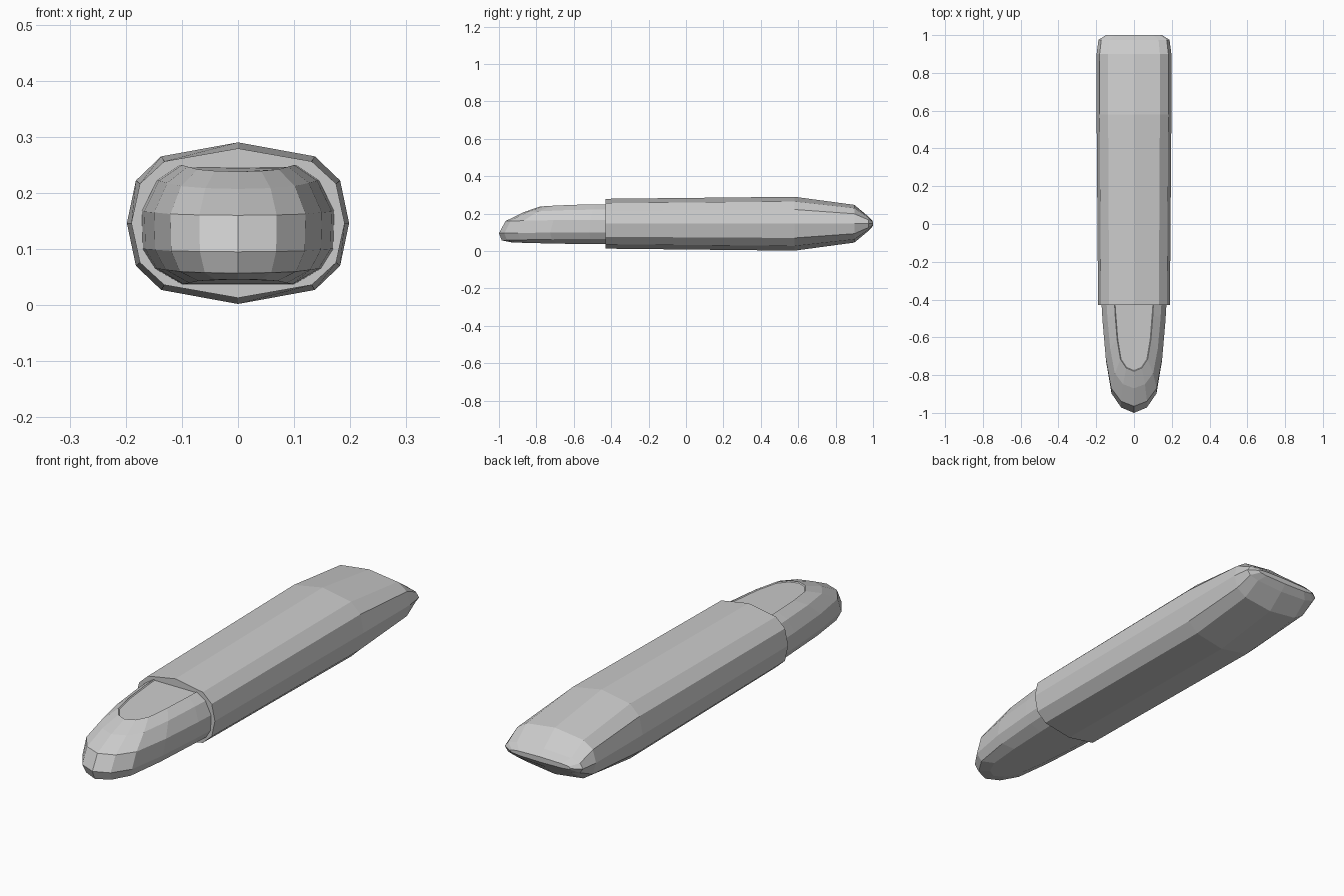
import bpy
import bmesh

cube = bpy.data.objects.get("Cube")
if cube:
    bpy.data.objects.remove(cube)

grey = bpy.data.materials.new("light_grey")
grey.use_nodes = True
GREY = (0.6, 0.6, 0.6, 1)
grey.diffuse_color = GREY
grey.node_tree.nodes["Principled BSDF"].inputs["Base Color"].default_value = GREY


def loft(name, rings, closed):
    """Skin matching rings of points, and cap the first and last ring."""
    bm = bmesh.new()
    rows = [[bm.verts.new(p) for p in ring] for ring in rings]
    count = len(rows[0])
    for a, b in zip(rows, rows[1:]):
        for i in range(count if closed else count - 1):
            j = (i + 1) % count
            bm.faces.new((a[i], a[j], b[j], b[i]))
    caps = [bm.faces.new(rows[0]), bm.faces.new(rows[-1])]
    if not closed:
        # flat wall hidden inside the handle
        bm.faces.new([r[0] for r in rows] + [r[-1] for r in reversed(rows)])
    bmesh.ops.recalc_face_normals(bm, faces=bm.faces[:])
    if not closed:
        # slightly sunken nail
        bmesh.ops.inset_region(bm, faces=[caps[1]], thickness=0.004, depth=-0.004)
    mesh = bpy.data.meshes.new(name)
    bm.to_mesh(mesh)
    bm.free()
    mesh.materials.append(grey)
    obj = bpy.data.objects.new(name, mesh)
    bpy.context.collection.objects.link(obj)
    return obj


# Handle: twelve-sided section, tapering to a thin rounded end
quarter = [(0, 0.144), (0.137, 0.119), (0.182, 0.076), (0.198, 0)]
half = quarter + [(x, -z) for x, z in quarter[-2::-1]]
section = half + [(-x, z) for x, z in half[-2:0:-1]]
stations = [(-0.43, 0.96, 0.925), (0.58, 1, 1), (0.9, 1, 0.7),
            (0.975, 0.95, 0.27), (1, 0.75, 0.08)]
loft("handle", [[(x * sx, y, 0.146 + z * sz) for x, z in section]
                for y, sx, sz in stations], True)

# Fingertip: stacked U-shaped outlines (half width, tip y, back z, tip z)
side = [(1, -0.02), (0.97, 0.15), (0.87, 0.52), (0.7, 0.82), (0.4, 0.95)]
outline = side + [(0, 1)] + [(-u, v) for u, v in reversed(side)]
layers = [(0.10, -0.93, 0.037, 0.046), (0.148, -0.985, 0.065, 0.057),
          (0.17, -1.0, 0.1, 0.095), (0.172, -0.965, 0.167, 0.16),
          (0.145, -0.87, 0.222, 0.207), (0.103, -0.78, 0.25, 0.238)]
loft("fingertip", [[(u * w, -0.43 + v * (tip + 0.43), zb + (zt - zb) * v * v)
                    for u, v in outline] for w, tip, zb, zt in layers], False)
